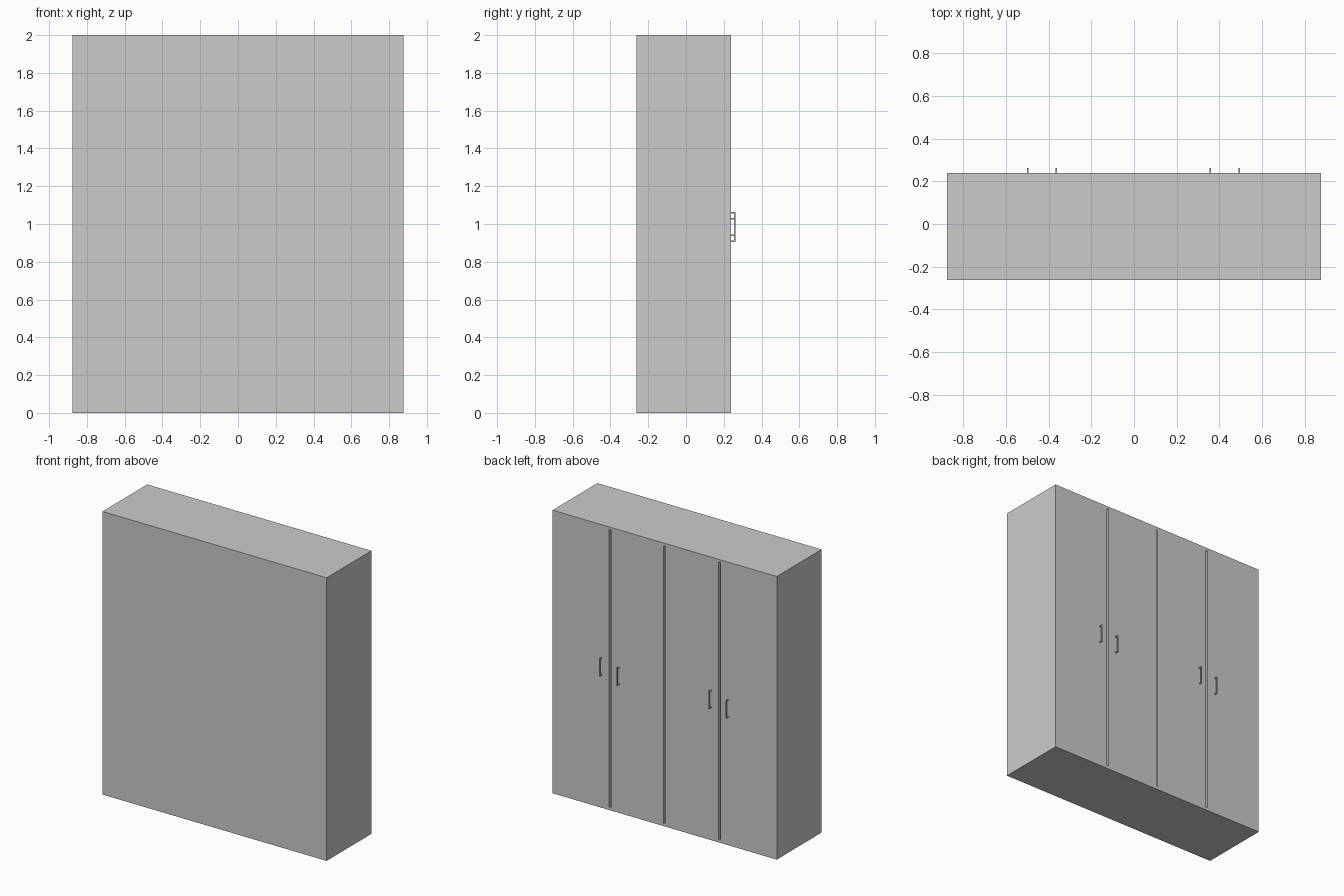
import bpy, bmesh
from mathutils import Matrix

if "Cube" in bpy.data.objects:
    bpy.data.objects.remove(bpy.data.objects["Cube"])

FRONT_Y = 0.238   # plane of the doors


def box(name, lo, hi):
    size = [b - a for a, b in zip(lo, hi)]
    mid = [(a + b) / 2 for a, b in zip(lo, hi)]
    bm = bmesh.new()
    bmesh.ops.create_cube(bm, size=1)
    bm.transform(Matrix.Translation(mid) @ Matrix.Diagonal((*size, 1)))
    me = bpy.data.meshes.new(name)
    bm.to_mesh(me)
    bm.free()
    ob = bpy.data.objects.new(name, me)
    bpy.context.collection.objects.link(ob)
    return ob


def handle(name, x, z, width=0.007, length=0.126, bar=0.007):
    # U-shaped profile in the YZ plane, extruded along x
    h, y0, y1 = length / 2, FRONT_Y - 0.002, 0.262
    pts = [(y0, -h), (y1, -h), (y1, h), (y0, h),
           (y0, h - bar), (y1 - bar, h - bar), (y1 - bar, bar - h), (y0, bar - h)]
    bm = bmesh.new()
    face = bm.faces.new([bm.verts.new((x - width / 2, y, z + dz)) for y, dz in pts])
    ext = bmesh.ops.extrude_face_region(bm, geom=[face])
    verts = [v for v in ext["geom"] if isinstance(v, bmesh.types.BMVert)]
    bmesh.ops.translate(bm, verts=verts, vec=(width, 0, 0))
    bmesh.ops.recalc_face_normals(bm, faces=bm.faces)
    me = bpy.data.meshes.new(name)
    bm.to_mesh(me)
    bm.free()
    bpy.context.collection.objects.link(bpy.data.objects.new(name, me))


# Wardrobe body
body = box("wardrobe_body", (-0.876, -0.262, 0), (0.876, FRONT_Y, 2))

# Grooves between the four doors
for i, (x, w) in enumerate([(-0.428, 0.013), (0.003, 0.009), (0.428, 0.013)]):
    cutter = box(f"groove_cutter_{i}", (x - w / 2, FRONT_Y - 0.02, 0.02),
                 (x + w / 2, FRONT_Y + 0.05, 1.98))
    cutter.hide_render = True
    cutter.hide_set(True)
    mod = body.modifiers.new(f"groove_{i}", "BOOLEAN")
    mod.operation = "DIFFERENCE"
    mod.solver = "EXACT"
    mod.object = cutter

# Door handles, staggered in height within each pair
for i, (x, z) in enumerate([(-0.497, 0.969), (-0.363, 1.0),
                            (0.358, 0.969), (0.493, 1.0)]):
    handle(f"door_handle_{i}", x, z)
